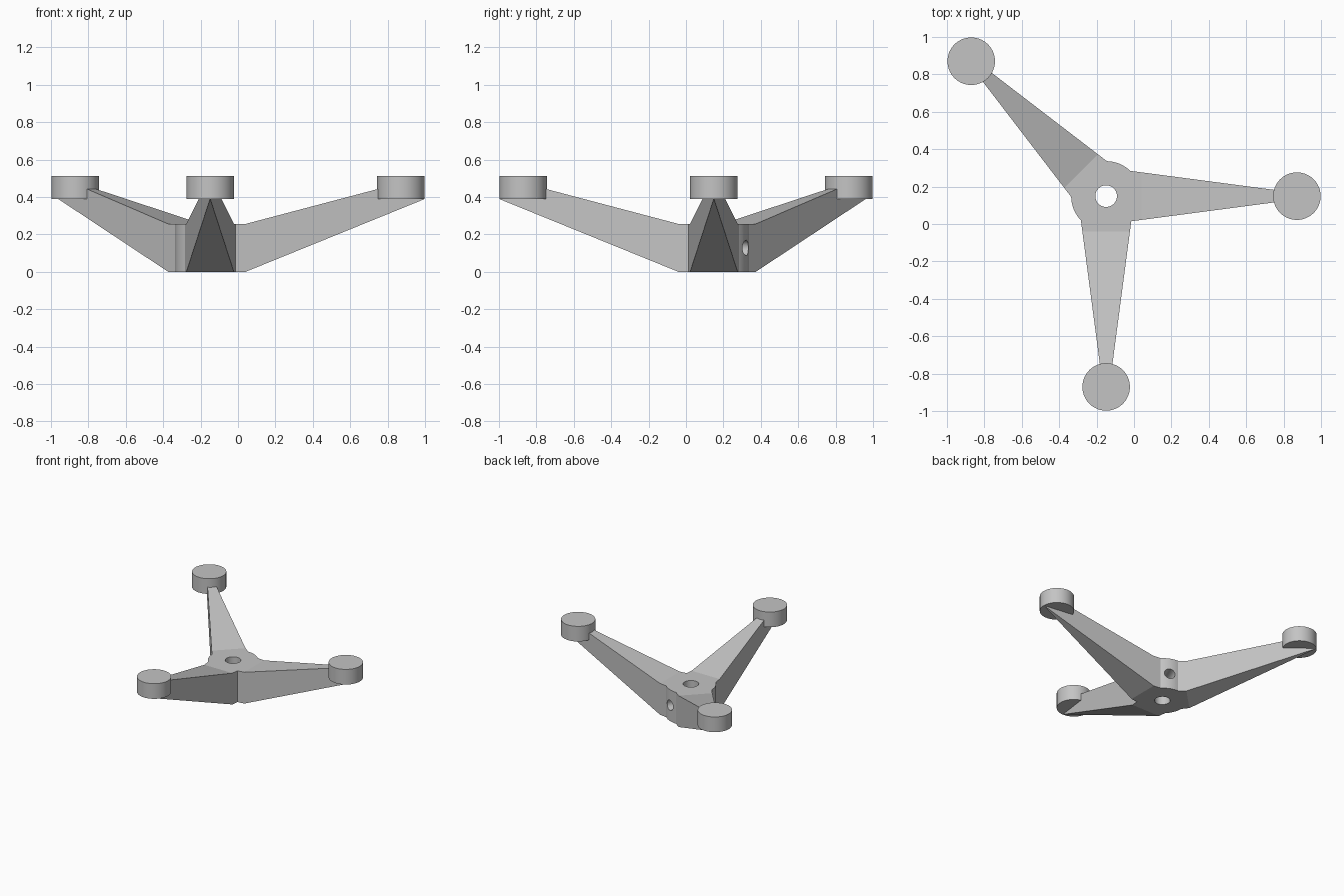
import bpy
import bmesh
from math import radians, cos, sin
from mathutils import Matrix, Vector

cube = bpy.data.objects.get("Cube")
if cube:
    bpy.data.objects.remove(cube, do_unlink=True)

HUB = Vector((-0.149, 0.149, 0))
HUB_R, HUB_H = 0.187, 0.256
REACH, PAD_R = 1.02, 0.127
PAD_LOW, PAD_TOP = 0.388, 0.512

grey = bpy.data.materials.new("light_grey")
grey.use_nodes = True
colour = (0.55, 0.55, 0.55, 1)
grey.diffuse_color = colour
grey.node_tree.nodes["Principled BSDF"].inputs["Base Color"].default_value = colour


def finish(bm, name):
    """Turn a bmesh into a linked grey object."""
    bmesh.ops.recalc_face_normals(bm, faces=bm.faces)
    mesh = bpy.data.meshes.new(name)
    bm.to_mesh(mesh)
    bm.free()
    mesh.materials.append(grey)
    obj = bpy.data.objects.new(name, mesh)
    bpy.context.collection.objects.link(obj)
    return obj


def cylinder(name, radius, depth, matrix, segments=64):
    bm = bmesh.new()
    bmesh.ops.create_cone(bm, cap_ends=True, segments=segments, radius1=radius,
                          radius2=radius, depth=depth, matrix=matrix)
    return finish(bm, name)


def arm(name, turn):
    """Tapered arm: flat inside the hub, then rising to a thin tip."""
    # distance from hub centre, half width, bottom, top
    sections = [(0, 0.152, 0, HUB_H), (0.19, 0.127, 0, HUB_H),
                (1.145, 0.001, PAD_LOW, PAD_TOP - 0.004)]
    bm = bmesh.new()
    rings = []
    for r, w, low, top in sections:
        corners = [(r, -w, low), (r, w, low), (r, w, top), (r, -w, top)]
        rings.append([bm.verts.new(c) for c in corners])
    for a, b in zip(rings, rings[1:]):
        for i in range(4):
            j = (i + 1) % 4
            bm.faces.new((a[i], a[j], b[j], b[i]))
    bm.faces.new(rings[0])
    bm.faces.new(rings[-1])
    bm.transform(Matrix.Translation(HUB) @ Matrix.Rotation(turn, 4, "Z"))
    return finish(bm, name)


def combine(target, tool, operation):
    """Apply a boolean and remove the tool object."""
    tool.hide_render = True
    mod = target.modifiers.new(operation, "BOOLEAN")
    mod.operation = operation
    mod.solver = "EXACT"
    mod.object = tool
    bpy.context.view_layer.objects.active = target
    bpy.ops.object.modifier_apply(modifier=mod.name)
    bpy.data.objects.remove(tool, do_unlink=True)


# Central hub
bracket = cylinder("three_arm_bracket", HUB_R, HUB_H,
                   Matrix.Translation(HUB + Vector((0, 0, HUB_H / 2))))

# Three arms, each with a round pad at the end
for label, degrees in (("left", 0), ("front", 270), ("back", 135)):
    turn = radians(degrees)
    combine(bracket, arm(label + "_arm", turn), "UNION")
    centre = HUB + Vector((cos(turn) * REACH, sin(turn) * REACH,
                           (PAD_LOW + PAD_TOP) / 2))
    pad = cylinder(label + "_pad", PAD_R, PAD_TOP - PAD_LOW,
                   Matrix.Translation(centre))
    combine(bracket, pad, "UNION")

# Vertical bore through the hub
combine(bracket, cylinder("bore_cutter", 0.058, 1, Matrix.Translation(HUB), 48),
        "DIFFERENCE")

# Side screw hole from the back of the hub into the bore
side = (Matrix.Translation(HUB + Vector((0, 0, HUB_H / 2)))
        @ Matrix.Rotation(radians(67.5), 4, "Z")
        @ Matrix.Translation((0.15, 0, 0))
        @ Matrix.Rotation(radians(90), 4, "Y"))
combine(bracket, cylinder("side_hole_cutter", 0.041, 0.3, side, 32), "DIFFERENCE")

# Smooth round walls, keep edges sharp
bpy.ops.object.select_all(action="DESELECT")
bracket.select_set(True)
bpy.context.view_layer.objects.active = bracket
bpy.ops.object.shade_smooth_by_angle(angle=radians(12))
